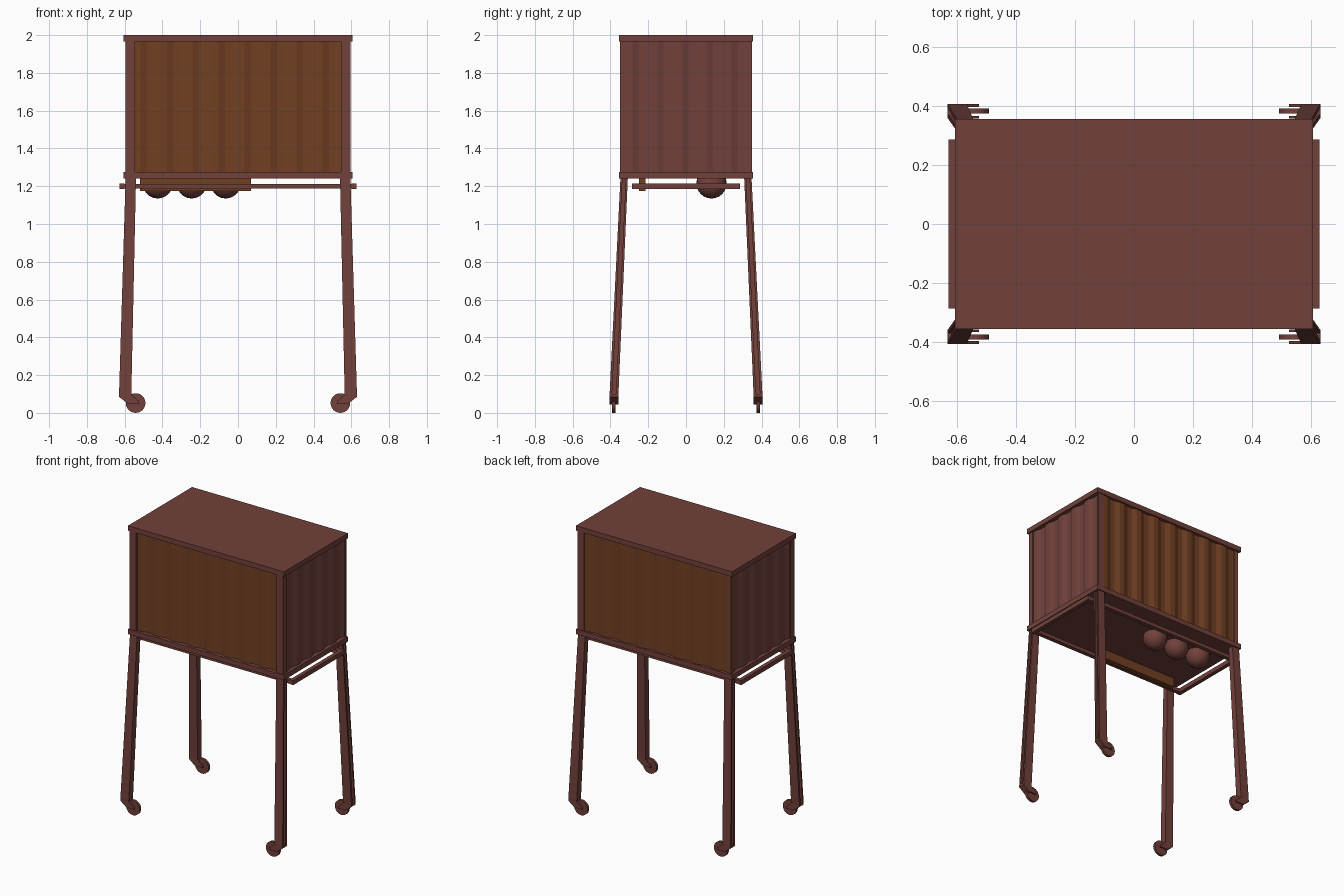
import bpy, bmesh, math
from mathutils import Vector

if "Cube" in bpy.data.objects:
    bpy.data.objects.remove(bpy.data.objects["Cube"])


def material(name, rgb):
    m = bpy.data.materials.new(name)
    m.diffuse_color = (*rgb, 1)
    m.use_nodes = True
    m.node_tree.nodes["Principled BSDF"].inputs["Base Color"].default_value = m.diffuse_color
    return m


RED = material("red brown wood", (0.165, 0.053, 0.044))
BROWN = material("orange brown wood", (0.165, 0.050, 0.016))


def finish(name, bm, mat):
    bmesh.ops.recalc_face_normals(bm, faces=bm.faces)
    me = bpy.data.meshes.new(name)
    bm.to_mesh(me)
    bm.free()
    me.materials.append(mat)
    ob = bpy.data.objects.new(name, me)
    bpy.context.collection.objects.link(ob)
    return ob


def loft(name, rings, mat):
    """Closed solid between two matching rings of points."""
    bm = bmesh.new()
    a, b = [[bm.verts.new(p) for p in r] for r in rings]
    n = len(a)
    for i in range(n):
        j = (i + 1) % n
        bm.faces.new((a[i], a[j], b[j], b[i]))
    bm.faces.new(a)
    bm.faces.new(b[::-1])
    return finish(name, bm, mat)


def box(name, x0, x1, y0, y1, z0, z1, mat=RED):
    ring = [(x0, y0), (x1, y0), (x1, y1), (x0, y1)]
    return loft(name, [[(x, y, z0) for x, y in ring], [(x, y, z1) for x, y in ring]], mat)


def corrugated(name, start, end, outward, periods, mat, amp=0.012):
    """Trapezoid-wave sheet from floor to lid between two plan points."""
    s, e, o = Vector(start), Vector(end), Vector(outward)
    front = []
    for i in range(periods * 4 + 1):
        h = 0 if i % 4 in (0, 1) else -amp
        front.append(s.lerp(e, i / (periods * 4)) + o * h)
    ring = front + [e - o * 0.03, s - o * 0.03]
    return loft(name, [[(p.x, p.y, z) for p in ring] for z in (1.27, 1.97)], mat)


# Cabinet lid and floor
box("lid", -0.605, 0.605, -0.355, 0.355, 1.965, 2.0)
box("floor", -0.605, 0.605, -0.355, 0.355, 1.24, 1.275)

# Corrugated walls
corrugated("front_wall", (-0.55, -0.338), (0.55, -0.338), (0, -1), 8, BROWN)
corrugated("back_wall", (0.55, 0.345), (-0.59, 0.345), (0, 1), 8, BROWN)
corrugated("right_wall", (0.588, -0.315), (0.588, 0.34), (1, 0), 5, RED)
corrugated("left_wall", (-0.588, 0.34), (-0.588, -0.315), (-1, 0), 5, RED)

# Angle-section corner posts
for name, sx, sy in (("front_left", -1, -1), ("front_right", 1, -1), ("back_right", 1, 1)):
    plan = [(0.595, 0.35), (0.545, 0.35), (0.545, 0.335), (0.58, 0.335), (0.58, 0.31), (0.595, 0.31)]
    if sy > 0:
        plan = plan[:4] + [(0.58, 0.34), (0.595, 0.34)]
    loft(name + "_post", [[(x * sx, y * sy, z) for x, y in plan] for z in (1.27, 1.97)], RED)

# Splayed channel legs, angled feet and castors
channel = [(1, 0), (1, 0.28), (0.75, 0.28), (0.75, 0.72), (1, 0.72), (1, 1), (0, 1), (0, 0)]
for sx, nx in ((-1, "left"), (1, "right")):
    for sy, ny in ((-1, "front"), (1, "back")):
        n = ny + "_" + nx

        def ring(x0, x1, y0, y1, z):
            return [(sx * (x0 + u * (x1 - x0)), sy * (y0 + v * (y1 - y0)), z) for u, v in channel]

        loft(n + "_leg", [ring(0.565, 0.63, 0.358, 0.405, 0.09),
                          ring(0.54, 0.595, 0.308, 0.347, 1.245)], RED)
        # Foot block, then two fork cheeks reaching inward to the wheel axle
        foot = [(0.63, 0.10), (0.63, 0.085), (0.578, 0.045), (0.565, 0.06), (0.565, 0.10)]
        loft(n + "_foot", [[(sx * x, sy * y, z) for x, z in foot] for y in (0.357, 0.405)], RED)
        cheek = [(0.57, 0.10), (0.59, 0.052), (0.525, 0.048), (0.525, 0.062)]
        for k, y in enumerate((0.357, 0.396)):
            loft(f"{n}_fork_{k}", [[(sx * x, sy * yy, z) for x, z in cheek]
                                   for yy in (y, y + 0.009)], RED)
        circle = [(0.55 + 0.052 * math.cos(a), 0.052 + 0.052 * math.sin(a))
                  for a in (i * math.tau / 24 for i in range(24))]
        loft(n + "_wheel", [[(sx * (x - 0.008), sy * y, z) for x, z in circle]
                            for y in (0.373, 0.391)], RED)

# Rail frame below the floor
for s, nx, ny in ((-1, "left", "front"), (1, "right", "back")):
    x0, x1 = sorted((s * 0.60, s * 0.628))
    box(nx + "_rail", x0, x1, -0.285, 0.285, 1.185, 1.215)
    y0, y1 = sorted((s * 0.257, s * 0.285))
    box(ny + "_rail", -0.61, 0.61, y0, y1, 1.187, 1.213)

# Hanging board and three bowls under the floor
box("under_board", -0.52, 0.07, -0.25, -0.215, 1.175, 1.245, BROWN)
for i, x in enumerate((-0.425, -0.245, -0.065)):
    bm = bmesh.new()
    bmesh.ops.create_uvsphere(bm, u_segments=24, v_segments=12, radius=0.08)
    bmesh.ops.translate(bm, verts=bm.verts, vec=(x, 0.135, 1.215))
    for f in bm.faces:
        f.smooth = True
    finish(f"bowl_{i + 1}", bm, RED)
